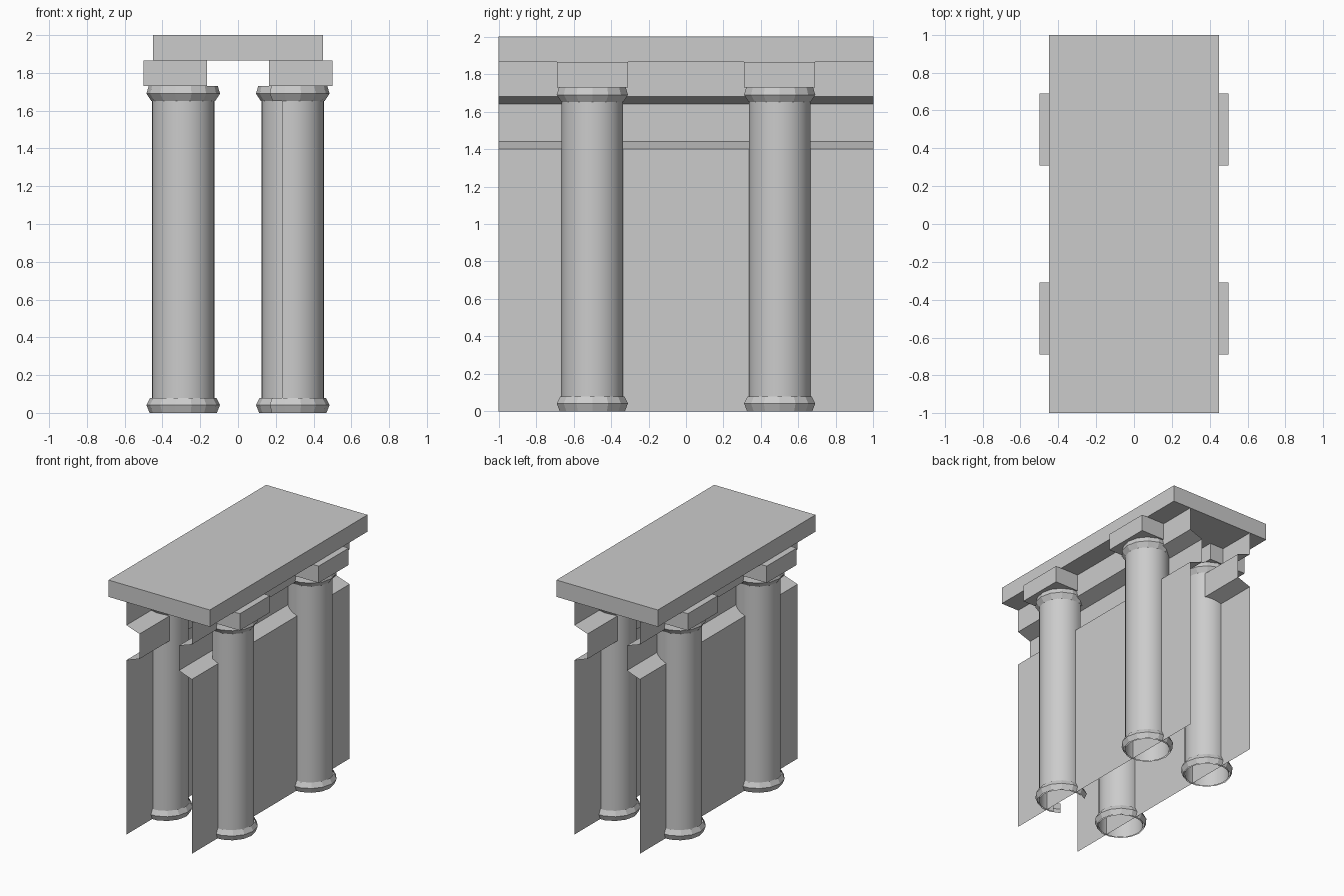
import bpy, math

if "Cube" in bpy.data.objects:
    bpy.data.objects.remove(bpy.data.objects["Cube"])

CX, CY, SHAFT_R = 0.29, 0.5, 0.165


def make_mesh(name, verts, faces, smooth=False):
    me = bpy.data.meshes.new(name)
    me.from_pydata(verts, [], faces)
    me.update()
    ob = bpy.data.objects.new(name, me)
    bpy.context.collection.objects.link(ob)
    if smooth:
        bpy.ops.object.select_all(action='DESELECT')
        ob.select_set(True)
        bpy.context.view_layer.objects.active = ob
        bpy.ops.object.shade_smooth_by_angle(angle=math.radians(35))
    return ob


def box(name, x0, x1, y0, y1, z0, z1):
    verts = [(x, y, z) for z in (z0, z1) for x, y in ((x0, y0), (x1, y0), (x1, y1), (x0, y1))]
    faces = [(3, 2, 1, 0), (4, 5, 6, 7)]
    faces += [(i, (i + 1) % 4, 4 + (i + 1) % 4, 4 + i) for i in range(4)]
    return make_mesh(name, verts, faces)


def lathe(name, cx, cy, profile, sides, skip=(), smooth=False):
    """Open shell turned round a vertical axis; skip lists missing segments."""
    verts = [(cx + r * math.cos(2 * math.pi * i / sides),
              cy + r * math.sin(2 * math.pi * i / sides), z)
             for r, z in profile for i in range(sides)]
    faces = []
    for k in range(len(profile) - 1):
        for i in range(sides):
            if i not in skip:
                j = (i + 1) % sides
                a, b = k * sides, (k + 1) * sides
                faces.append((a + i, a + j, b + j, b + i))
    return make_mesh(name, verts, faces, smooth)


# Roof slab
box("roof_slab", -0.45, 0.45, -1, 1, 1.865, 2.0)

# Side walls: single sheets with a recessed band near the top
wall_profile = [(0.29, 0), (0.29, 1.4), (0.175, 1.44), (0.175, 1.64), (0.29, 1.68), (0.29, 1.865)]
for side, s in (("left", -1), ("right", 1)):
    verts = [(s * x, y, z) for x, z in wall_profile for y in (-1, 1)]
    faces = [(2 * i, 2 * i + 1, 2 * i + 3, 2 * i + 2)[::s] for i in range(len(wall_profile) - 1)]
    make_mesh(side + "_wall", verts, faces)

# Columns with capital blocks; the front right one is open on its inner side
base_profile = [(0.178, 0), (0.195, 0.042), (0.175, 0.08)]
top_profile = [(0.168, 1.65), (0.195, 1.69), (0.183, 1.73)]
for side, s in (("left", -1), ("right", 1)):
    for end, t in (("front", -1), ("back", 1)):
        tag = end + "_" + side
        cx, cy = s * CX, t * CY
        is_open = s > 0 and t < 0
        ring_gap = range(5, 9) if is_open else ()
        shaft_gap = range(11, 25) if is_open else ()
        lathe(tag + "_shaft", cx, cy, [(SHAFT_R, 0), (SHAFT_R, 1.7)], 36, shaft_gap, True)
        lathe(tag + "_base_ring", cx, cy, base_profile, 14, ring_gap)
        lathe(tag + "_top_ring", cx, cy, top_profile, 14, ring_gap)
        xs = sorted((s * 0.165, s * 0.5))
        box(tag + "_capital", xs[0], xs[1], cy - 0.19, cy + 0.19, 1.73, 1.865)
